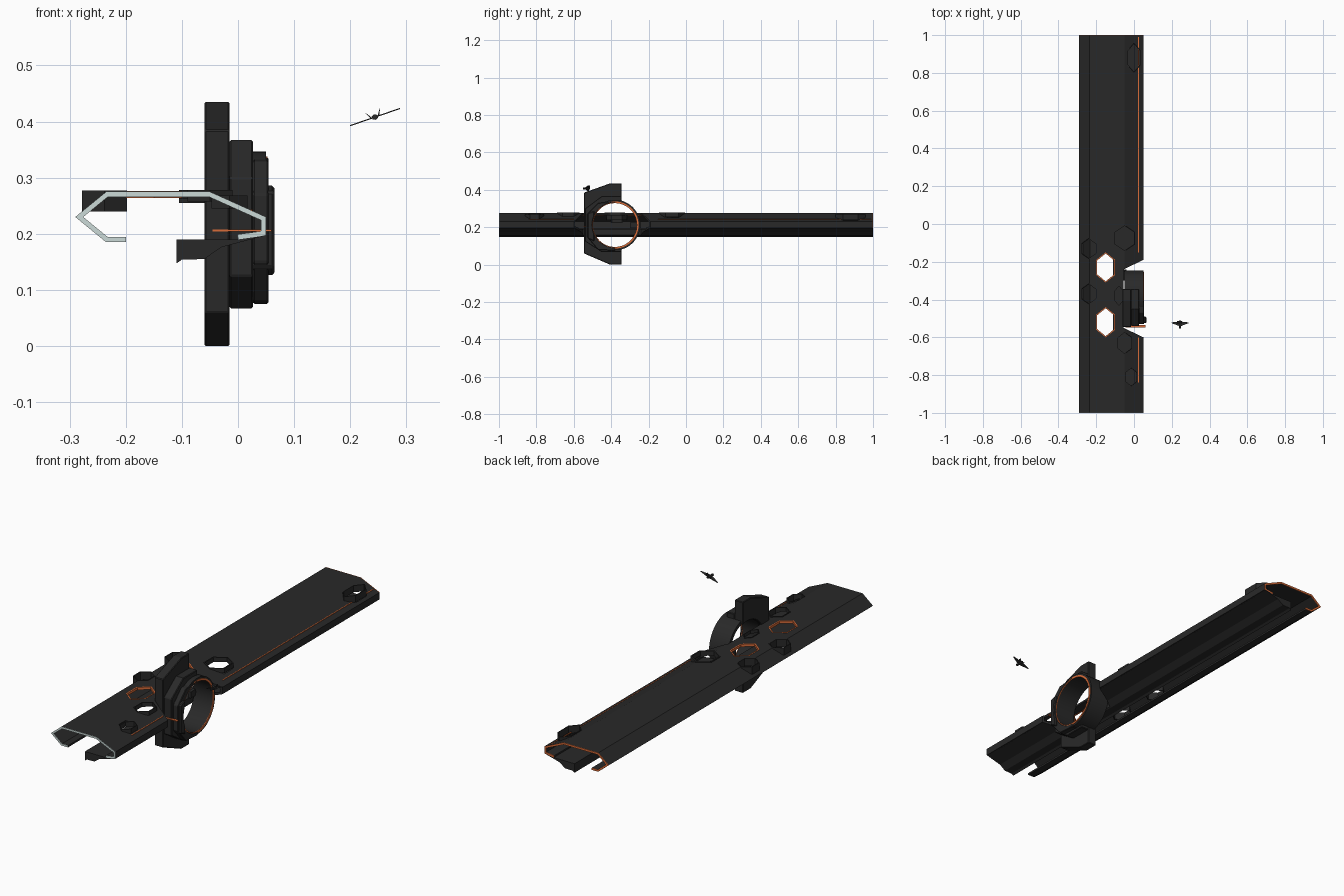
import bpy, bmesh, math
from mathutils import Vector, Matrix

if "Cube" in bpy.data.objects:
    bpy.data.objects.remove(bpy.data.objects["Cube"])


def material(name, c):
    m = bpy.data.materials.new(name)
    m.diffuse_color = (*c, 1)
    m.use_nodes = True
    m.node_tree.nodes["Principled BSDF"].inputs["Base Color"].default_value = m.diffuse_color
    return m


DARK = material("dark_hull", (0.022, 0.022, 0.022))
ORANGE = material("orange_trim", (0.7, 0.15, 0.04))
PALE = material("pale_edge", (0.6, 0.7, 0.68))
CY, CZ = -0.38, 0.212          # docking ring centre


def prism(name, pts, axis, a, b, mat=DARK):
    """Extrude a 2D outline along an axis: x uses (y,z), y uses (x,z), z uses (x,y)."""
    place = {'x': lambda u, v, w: (w, u, v),
             'y': lambda u, v, w: (u, w, v),
             'z': lambda u, v, w: (u, v, w)}[axis]
    bm = bmesh.new()
    lo = [bm.verts.new(place(u, v, a)) for u, v in pts]
    hi = [bm.verts.new(place(u, v, b)) for u, v in pts]
    bm.faces.new(lo)
    bm.faces.new(hi)
    n = len(pts)
    for i in range(n):
        j = (i + 1) % n
        bm.faces.new((lo[i], lo[j], hi[j], hi[i]))
    bmesh.ops.recalc_face_normals(bm, faces=bm.faces)
    me = bpy.data.meshes.new(name)
    bm.to_mesh(me)
    bm.free()
    ob = bpy.data.objects.new(name, me)
    bpy.context.collection.objects.link(ob)
    me.materials.append(mat)
    return ob


def box(name, x, y, z, mat=DARK):
    return prism(name, [(x[0], z[0]), (x[1], z[0]), (x[1], z[1]), (x[0], z[1])], 'y', *y, mat)


def cut(ob, cutter, keep=False):
    m = ob.modifiers.new("cut", 'BOOLEAN')
    m.operation, m.solver, m.object = 'DIFFERENCE', 'EXACT', cutter
    bpy.context.view_layer.objects.active = ob
    bpy.ops.object.modifier_apply(modifier=m.name)
    if not keep:
        bpy.data.objects.remove(cutter)


def ngon(cx, cy, rx, ry, n=6, start=90):
    return [(cx + rx * math.cos(math.radians(start + 360 * i / n)),
             cy + ry * math.sin(math.radians(start + 360 * i / n))) for i in range(n)]


def thicken(path, t):
    """Close an open path into a band by mitred offset to its right."""
    p = [Vector(q) for q in path]
    nor = [Vector(((b - a).y, -(b - a).x)).normalized() for a, b in zip(p, p[1:])]
    inner = []
    for i, q in enumerate(p):
        n1, n2 = nor[max(i - 1, 0)], nor[min(i, len(nor) - 1)]
        inner.append(q + (n1 + n2) * t / (1 + n1.dot(n2)))
    return [tuple(q) for q in p] + [tuple(q) for q in reversed(inner)]


def ring(name, r_out, r_in, x0, x1, mat=DARK, n=48):
    ob = prism(name, ngon(CY, CZ, r_out, r_out, n), 'x', x0, x1, mat)
    cut(ob, prism("bore", ngon(CY, CZ, r_in, r_in, n), 'x', x0 - 0.1, x1 + 0.1, mat))
    bpy.ops.object.select_all(action='DESELECT')
    ob.select_set(True)
    bpy.context.view_layer.objects.active = ob
    bpy.ops.object.shade_smooth_by_angle(angle=math.radians(30))
    return ob


# Long channel hull, its pale front edge, and the lower lip
path = [(-0.20, 0.185), (-0.235, 0.185), (-0.29, 0.23), (-0.235, 0.275),
        (-0.05, 0.275), (0.05, 0.23), (0.05, 0.197), (0.0, 0.19)]
band = thicken(path, 0.009)
hull = prism("channel_hull", band, 'y', -0.998, 0.997)
prism("hull_front_edge", band, 'y', -1.0, -0.998, PALE)
prism("hull_back_edge", band, 'y', 0.997, 1.0, ORANGE)
lip = prism("lower_lip", [(0.045, 0.199), (0.0, 0.19), (-0.11, 0.19), (-0.11, 0.147),
                          (-0.10, 0.154), (-0.06, 0.155), (-0.03, 0.176), (0.045, 0.196)],
            'y', -1.0, 1.0)

# Bay in the hull where the ring sits
bay = prism("bay_cutter", [(0.1, -0.165), (0.05, -0.19), (-0.055, -0.24),
                           (-0.055, -0.55), (0.05, -0.60), (0.1, -0.625)], 'z', 0.1, 0.4)
cut(hull, bay, keep=True)
cut(lip, bay)

# Hexagonal openings: x, y, half width, half length, rim bottom, rim top, trim
hexes = [(-0.15, -0.23, 0.05, 0.08, 0.264, 0.276, ORANGE),
         (-0.15, -0.52, 0.05, 0.08, 0.264, 0.276, ORANGE),
         (-0.238, -0.13, 0.04, 0.055, 0.240, 0.277, DARK),
         (-0.238, -0.37, 0.04, 0.055, 0.240, 0.277, DARK),
         (-0.05, -0.075, 0.055, 0.07, 0.255, 0.278, DARK),
         (-0.05, -0.63, 0.04, 0.06, 0.258, 0.278, DARK),
         (-0.08, -0.38, 0.024, 0.055, 0.262, 0.278, DARK),
         (-0.015, -0.81, 0.032, 0.05, 0.245, 0.268, DARK),
         (0.0, 0.88, 0.035, 0.08, 0.240, 0.272, DARK)]
for i, (x, y, w, l, z0, z1, mat) in enumerate(hexes):
    k = w / math.cos(math.radians(30))
    cut(hull, prism("hex_cutter", ngon(x, y, k * 0.97, l * 0.98), 'z', 0.225, 0.4))
    rim = prism(f"hex_rim_{i + 1}", ngon(x, y, k, l), 'z', z0, z1, mat)
    cut(rim, prism("rim_cutter", ngon(x, y, k * 0.9, l * 0.92), 'z', 0.1, 0.5, mat))

# Docking ring
ring("docking_tube", 0.135, 0.118, -0.05, 0.05)
ring("docking_trim", 0.126, 0.117, 0.05, 0.0525, ORANGE)

# Clasp around the ring: tall wing plate, stepped collars, side block
clasp = [
    ("wing_plate", [(-0.545, 0.06), (-0.405, 0.0), (-0.345, 0.0), (-0.345, 0.435),
                    (-0.405, 0.435), (-0.545, 0.385)], -0.06, -0.015),
    ("inner_collar", [(-0.54, 0.125), (-0.45, 0.067), (-0.345, 0.067), (-0.345, 0.367),
                      (-0.45, 0.367), (-0.54, 0.30)], -0.015, 0.027),
    ("outer_collar", [(-0.53, 0.15), (-0.47, 0.08), (-0.38, 0.075), (-0.38, 0.337),
                      (-0.47, 0.33), (-0.53, 0.27)], 0.027, 0.054),
    ("side_block", [(-0.525, 0.14), (-0.49, 0.125), (-0.49, 0.287), (-0.525, 0.275)],
     0.02, 0.065)]
for name, pts, x0, x1 in clasp:
    ob = prism(name, pts, 'x', x0, x1)
    cut(ob, prism("clasp_bore", ngon(CY, CZ, 0.12, 0.12, 48), 'x', -0.2, 0.2))
    bev = ob.modifiers.new("edge", 'BEVEL')
    bev.width, bev.segments, bev.limit_method = 0.004, 1, 'ANGLE'
    bev.angle_limit = math.radians(40)
box("clasp_seam", (-0.045, 0.06), (-0.547, -0.535), (0.204, 0.208), ORANGE)

# Orange trim line along the sloped roof
for name, y0, y1 in (("trim_back", -0.15, 0.99), ("trim_front", -0.84, -0.60)):
    box(name, (0.022, 0.026), (y0, y1), (0.239, 0.2435), ORANGE)

# Small docking spur by the bay
box("bay_spur", (-0.055, -0.04), (-0.30, -0.24), (0.195, 0.225))

# Small hovering craft: thin swept wings, body and fins, rolled to one side
roll = Matrix.Translation((0.244, -0.53, 0.408)) @ Matrix.Rotation(math.radians(-19), 4, 'Y')
craft = [prism("craft_body", ngon(0, 0, 0.006, 0.005), 'y', -0.022, 0.018)]
for s in (-1, 1):
    craft.append(prism("craft_wing", [(0, -0.012), (s * 0.047, 0.005), (s * 0.047, 0.009),
                                      (0, 0.014)], 'z', -0.001, 0.001))
    craft.append(prism("craft_fin", [(s * 0.005, 0), (s * 0.008, 0), (s * 0.014, 0.012),
                                     (s * 0.013, 0.012)], 'y', 0.004, 0.016))
for ob in craft:
    ob.matrix_world = roll
